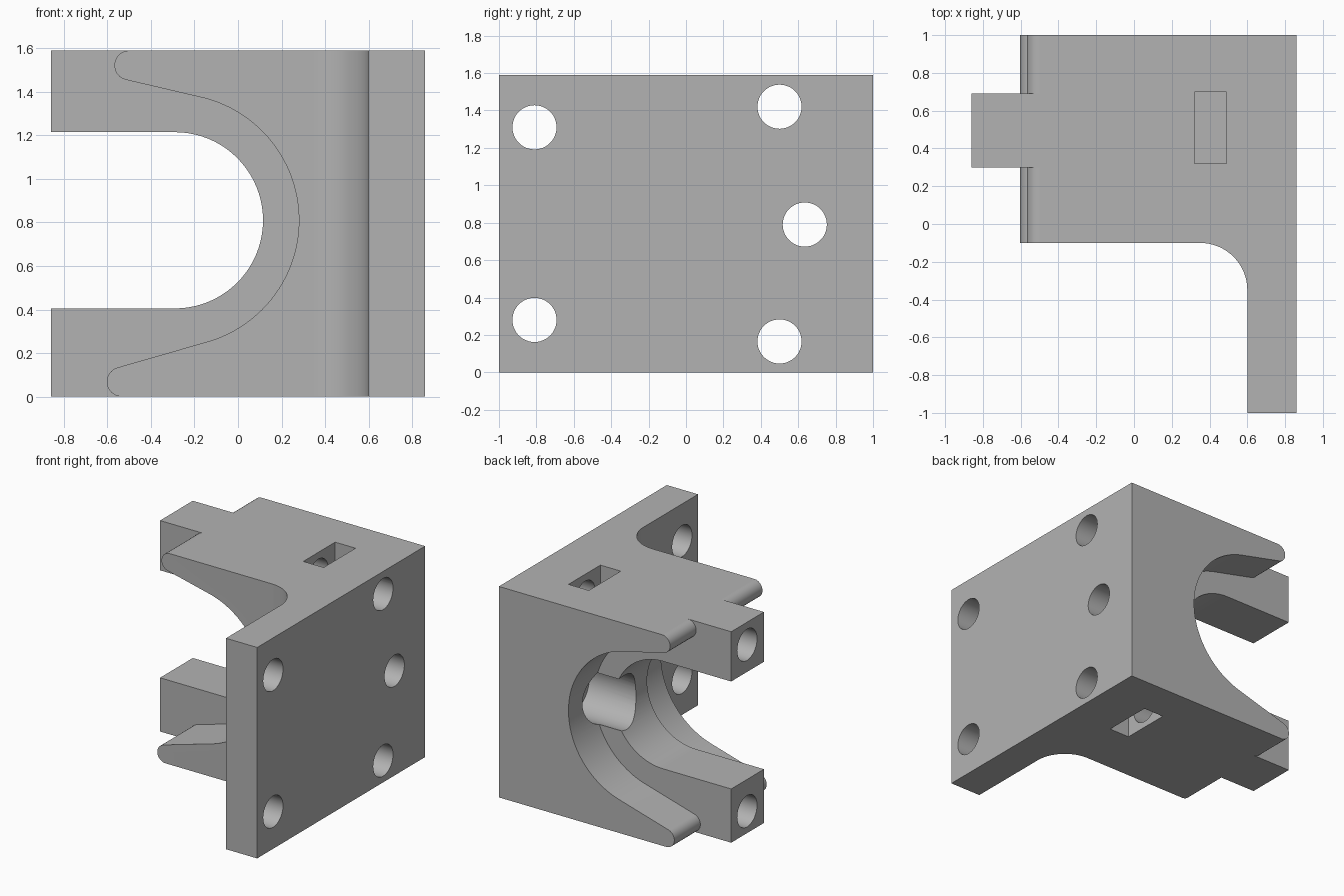
import bpy, bmesh
from math import cos, sin, radians
from mathutils import Vector, Matrix

old = bpy.data.objects.get("Cube")
if old:
    bpy.data.objects.remove(old, do_unlink=True)

H = 1.59              # overall height
RIB = (0.30, 0.69)    # depth range of the arm rib

grey = bpy.data.materials.new("plain grey")
grey.use_nodes = True
grey.diffuse_color = (0.45, 0.45, 0.45, 1)
grey.node_tree.nodes["Principled BSDF"].inputs["Base Color"].default_value = grey.diffuse_color


def add_object(name, bm):
    bmesh.ops.recalc_face_normals(bm, faces=bm.faces)
    mesh = bpy.data.meshes.new(name)
    bm.to_mesh(mesh)
    bm.free()
    mesh.materials.append(grey)
    obj = bpy.data.objects.new(name, mesh)
    bpy.context.collection.objects.link(obj)
    return obj


def prism(name, points, direction):
    """Extrude a closed outline of 3D points along a vector."""
    bm = bmesh.new()
    face = bm.faces.new([bm.verts.new(p) for p in points])
    ext = bmesh.ops.extrude_face_region(bm, geom=[face])
    moved = [g for g in ext["geom"] if isinstance(g, bmesh.types.BMVert)]
    bmesh.ops.translate(bm, verts=moved, vec=Vector(direction))
    return add_object(name, bm)


def arc(cx, cy, r, start, end, steps):
    angles = [radians(start + (end - start) * i / steps) for i in range(steps + 1)]
    return [(cx + r * cos(a), cy + r * sin(a)) for a in angles]


def front_cutter(name, outline, y0, y1):
    return prism(name, [(x, y0, z) for x, z in outline], (0, y1 - y0, 0))


def bore(name, y, z, r, x0, x1):
    bm = bmesh.new()
    place = Matrix.Translation(((x0 + x1) / 2, y, z)) @ Matrix.Rotation(radians(90), 4, 'Y')
    bmesh.ops.create_cone(bm, cap_ends=True, segments=48, radius1=r, radius2=r,
                          depth=x1 - x0, matrix=place)
    return add_object(name, bm)


def box(name, x, y, z):
    return prism(name, [(x[0], y[0], z[0]), (x[1], y[0], z[0]),
                        (x[1], y[1], z[0]), (x[0], y[1], z[0])], (0, 0, z[1] - z[0]))


# Block and mounting plate, joined by a fillet
plan = [(-0.86, 1), (-0.86, -0.1)] + arc(0.35, -0.35, 0.25, 90, 0, 16)
plan += [(0.6, -1), (0.86, -1), (0.86, 1)]
bracket = prism("mounting_bracket", [(x, y, 0) for x, y in plan], (0, 0, H))

# Wide opening with round tips, on both sides of the rib
wide = [(-1, -0.1), (-0.535, -0.1)]
wide += arc(-0.535, 0.068, 0.068, 270, 107, 12)
wide += arc(-0.30, 0.81, 0.58, -73, 75, 48)
wide += arc(-0.50, H - 0.068, 0.068, 255, 90, 12)
wide += [(-0.5, H + 0.1), (-1, H + 0.1)]
cutters = [front_cutter("front_opening_cutter", wide, -0.2, RIB[0]),
           front_cutter("rear_opening_cutter", wide, RIB[1], 1.1)]

# Narrow round-ended slot between the two arms
narrow = [(-1, 0.405)] + arc(-0.29, 0.81, 0.405, -90, 90, 40) + [(-1, 1.215)]
cutters.append(front_cutter("arm_slot_cutter", narrow, -0.2, 1.1))

# Screw holes, with a counterbore on the middle one
for y, z in [(-0.81, 0.28), (-0.81, 1.31), (0.5, 0.165), (0.5, 1.42), (0.635, 0.79)]:
    cutters.append(bore("screw_hole_cutter", y, z, 0.118, -1, 1))
cutters.append(bore("counterbore_cutter", 0.635, 0.79, 0.2, -0.5, 0.5))

# Nut pockets from above and below
for z in [(-0.1, 0.36), (1.23, H + 0.1)]:
    cutters.append(box("nut_pocket_cutter", (0.32, 0.49), (0.32, 0.70), z))

bpy.ops.object.select_all(action='DESELECT')
bpy.context.view_layer.objects.active = bracket
bracket.select_set(True)
for cutter in cutters:
    cutter.hide_render = True
    mod = bracket.modifiers.new("cut", 'BOOLEAN')
    mod.operation = 'DIFFERENCE'
    mod.solver = 'EXACT'
    mod.object = cutter
    bpy.ops.object.modifier_apply(modifier=mod.name)
    bpy.data.objects.remove(cutter, do_unlink=True)

bpy.ops.object.shade_smooth_by_angle(angle=radians(30))
weighted = bracket.modifiers.new("clean shading", 'WEIGHTED_NORMAL')
weighted.keep_sharp = True
